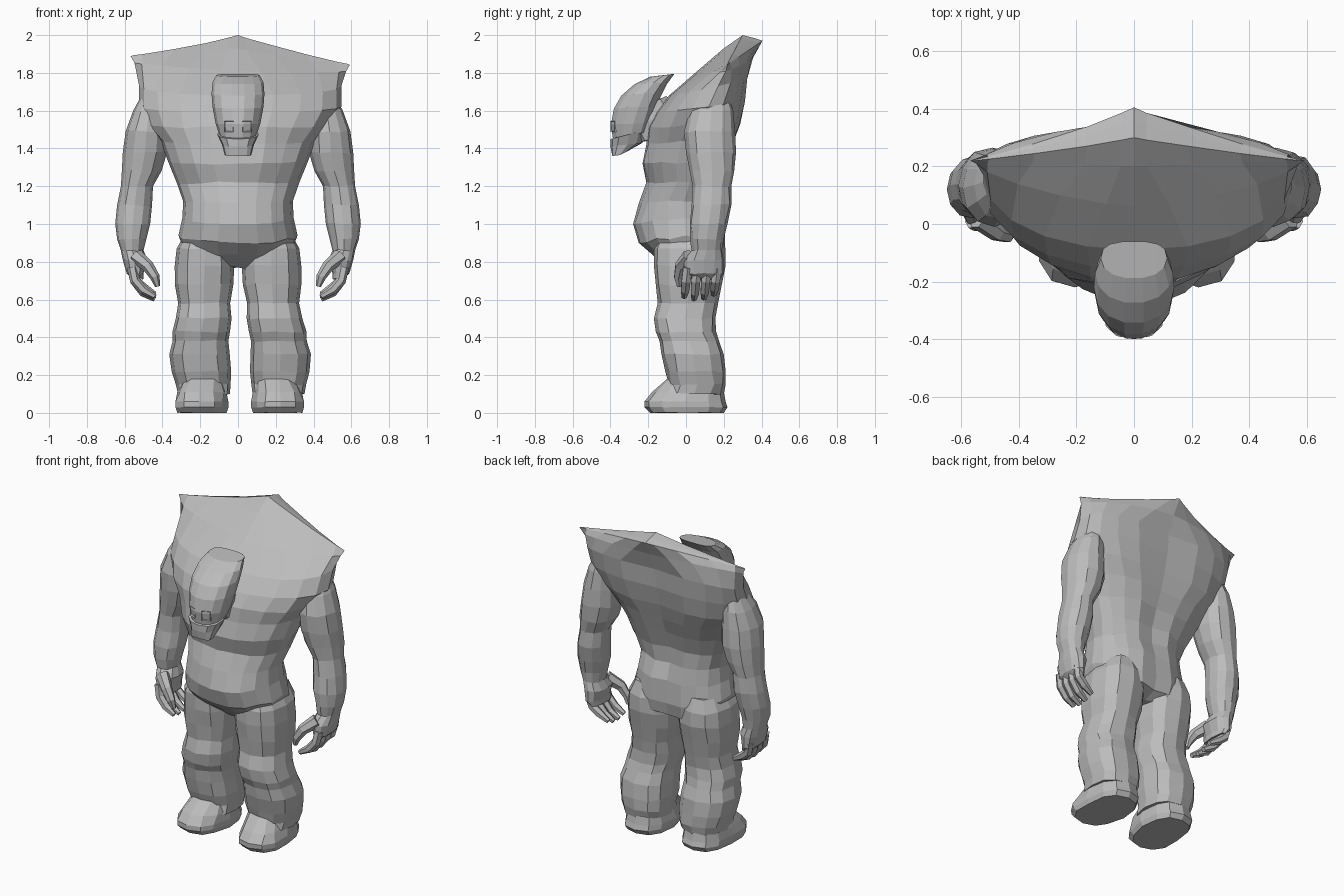
import bpy
import bmesh
import random
from math import cos, sin, pi
from mathutils import Vector

random.seed(4)
default = bpy.data.objects.get("Cube")
if default:
    bpy.data.objects.remove(default, do_unlink=True)

# One plain grey for the whole figure
grey = bpy.data.materials.new("plain grey")
grey.use_nodes = True
colour = (0.5, 0.5, 0.5, 1)
grey.diffuse_color = colour
grey.node_tree.nodes["Principled BSDF"].inputs["Base Color"].default_value = colour


def finish(name, bm):
    """Turn a bmesh into a flat shaded object."""
    bmesh.ops.recalc_face_normals(bm, faces=bm.faces)
    mesh = bpy.data.meshes.new(name)
    bm.to_mesh(mesh)
    bm.free()
    mesh.materials.append(grey)
    obj = bpy.data.objects.new(name, mesh)
    bpy.context.collection.objects.link(obj)
    return obj


def skin(name, rings):
    """Join rings of points into a closed skin."""
    bm = bmesh.new()
    loops = [[bm.verts.new(p) for p in ring] for ring in rings]
    for low, high in zip(loops, loops[1:]):
        for i in range(len(low)):
            j = (i + 1) % len(low)
            bm.faces.new((low[i], low[j], high[j], high[i]))
    # Close each end with strips running front to back
    for loop in (loops[0], loops[-1]):
        n = len(loop)
        for i in range(n // 2):
            corners = [loop[i], loop[i + 1], loop[n - i - 1], loop[(n - i) % n]]
            bm.faces.new(list(dict.fromkeys(corners)))
    return finish(name, bm)


def ring(centre_x, half, front, side, back, sides, power=0.85, back_power=None, jitter=0.0):
    """Cross-section through a front, side and back (y, z) point."""
    points = []
    for i in range(sides):
        angle = 2 * pi * i / sides
        c, s = cos(angle), sin(angle)
        bend = back_power if back_power and s > 0 else power
        x = half * abs(c) ** bend * (1 if c > 0 else -1)
        end = Vector(front if s < 0 else back)
        y, z = Vector(side).lerp(end, abs(s) ** bend)
        if 1e-6 < abs(s) < 0.999:
            y += random.uniform(-jitter, jitter)
            z += random.uniform(-jitter, jitter)
        points.append(Vector((centre_x + x, y, z)))
    return points


def limb(name, sign, rows, power, lean=0.0, jitter=0.006):
    """Rows of inner x, outer x, front y, back y and height."""
    rings = []
    for inner, outer, front, back, z in rows:
        middle = (front + back) / 2
        shift = lean * max(0, 1 - z / 0.7)
        rings.append(ring(sign * (inner + outer) / 2 + shift, (outer - inner) / 2,
                          (front, z), (middle, z), (back, z), 12, power, jitter=jitter))
    return skin(name, rings)


def tube(name, path, radii, sides=6):
    """Tapered finger along a path."""
    path = [Vector(p) for p in path]
    rings = []
    for i, p in enumerate(path):
        along = (path[min(i + 1, len(path) - 1)] - path[max(i - 1, 0)]).normalized()
        u = along.cross(Vector((0, 1, 0))).normalized()
        v = along.cross(u)
        rings.append([p + radii[i] * (u * cos(2 * pi * k / sides) + v * sin(2 * pi * k / sides))
                      for k in range(sides)])
    return skin(name, rings)


# Torso: belly, chest and the swept-up collar of the back
torso_rows = [
    (.1, (-.1, .77), (.02, .77), (.12, .77), .9, .9),
    (.29, (-.18, .84), (.01, .87), (.2, .8), .9, .9),
    (.315, (-.25, .9), (.0, .94), (.22, .88), .9, .9),
    (.295, (-.28, 1.0), (-.01, 1.03), (.21, 1.02), .95, .9),
    (.29, (-.25, 1.11), (-.01, 1.12), (.18, 1.12), .95, .9),
    (.325, (-.21, 1.22), (.02, 1.22), (.18, 1.22), .95, .9),
    (.37, (-.23, 1.32), (.04, 1.33), (.22, 1.33), .9, .9),
    (.41, (-.21, 1.42), (.08, 1.44), (.26, 1.43), .9, .85),
    (.49, (-.2, 1.51), (.1, 1.53), (.29, 1.53), 1, .8),
    (.535, (-.16, 1.59), (.12, 1.62), (.32, 1.65), 1, .8),
    (.535, (-.09, 1.68), (.17, 1.73), (.33, 1.77), .95, .75),
    (.56, (.06, 1.81), (.21, 1.83), (.355, 1.88), 1.4, 1.3),
    (.58, (.2, 1.93), (.22, 1.865), (.405, 1.97), 2.2, 2.2),
    (.57, (.3, 2.0), (.22, 1.87), (.36, 1.985), 2.2, 2.2),
]
torso_rings = []
for half, front, side, back, power, back_power in torso_rows:
    loop = ring(0, half, front, side, back, 20, power, back_power, 0.008 if half < .53 else 0)
    for p in loop:
        if p.z > 1.8:
            p.z -= 0.04 * p.x
        elif p.y > 0.1 and abs(p.x) < 0.03:
            p.y -= 0.02
        if half > .5 and abs(p.x) > .1:
            p.x += 0.012
    torso_rings.append(loop)
skin("torso", torso_rings)

# Neck reaching forward to the head
skin("neck", [
    ring(0, .09, (-.25, 1.43), (-.16, 1.46), (-.02, 1.48), 10),
    ring(0, .1, (-.3, 1.5), (-.18, 1.55), (-.06, 1.64), 10),
    ring(0, .09, (-.28, 1.6), (-.2, 1.63), (-.1, 1.68), 10),
])

# Helmeted head, with the crown swept back to a rim
head_rows = [
    (.1, (-.39, 1.455), (-.29, 1.475), (-.2, 1.485)),
    (.118, (-.4, 1.53), (-.28, 1.53), (-.18, 1.54)),
    (.135, (-.385, 1.61), (-.25, 1.62), (-.155, 1.62)),
    (.14, (-.345, 1.68), (-.22, 1.69), (-.13, 1.68)),
    (.135, (-.275, 1.74), (-.17, 1.75), (-.1, 1.74)),
    (.115, (-.19, 1.78), (-.12, 1.787), (-.06, 1.795)),
]
skin("head", [ring(0, *row, 14, .95, .7) for row in head_rows])

# Jaw guard
skin("jaw", [
    ring(0, .07, (-.39, 1.36), (-.35, 1.365), (-.31, 1.385), 12, .6),
    ring(0, .085, (-.4, 1.41), (-.31, 1.42), (-.23, 1.43), 12, .75),
    ring(0, .11, (-.4, 1.45), (-.3, 1.475), (-.21, 1.5), 12, .85),
])


def eye_frame(name, sign):
    """Square rim with a sunken centre."""
    bm = bmesh.new()
    bmesh.ops.create_cube(bm, size=1)
    for v in bm.verts:
        v.co = Vector((sign * .047 + v.co.x * .048, -.369 + v.co.y * .04 + sign * v.co.x * .02,
                       1.515 + v.co.z * .058))
    bm.normal_update()
    face = min(bm.faces, key=lambda f: f.calc_center_median().y)
    bmesh.ops.inset_individual(bm, faces=[face], thickness=.011)
    bmesh.ops.translate(bm, verts=face.verts, vec=(0, .01, 0))
    finish(name, bm)


arm_rows = [
    (.4, .5, .09, .22, 1.7),
    (.385, .555, .02, .25, 1.6),
    (.375, .595, -.01, .26, 1.49),
    (.375, .61, .0, .265, 1.38),
    (.405, .615, .02, .255, 1.28),
    (.45, .62, .035, .24, 1.2),
    (.455, .64, .03, .24, 1.1),
    (.465, .65, .02, .22, 1.0),
    (.485, .64, .02, .2, .92),
    (.5, .62, .03, .19, .86),
    (.48, .61, -.01, .2, .81),
    (.5, .59, -.01, .2, .74),
    (.5, .56, .0, .18, .71),
]
leg_rows = [
    (.07, .28, -.14, .18, .95),
    (.03, .325, -.17, .21, .87),
    (.02, .335, -.17, .21, .78),
    (.025, .335, -.16, .19, .68),
    (.045, .32, -.15, .17, .58),
    (.04, .335, -.17, .155, .5),
    (.05, .355, -.16, .16, .43),
    (.06, .355, -.14, .175, .38),
    (.055, .375, -.13, .2, .31),
    (.05, .365, -.11, .21, .22),
    (.055, .345, -.09, .21, .15),
    (.06, .335, -.11, .2, .1),
]
foot_rows = [
    (.07, .33, -.19, .2, 0),
    (.06, .34, -.22, .22, .03),
    (.06, .34, -.22, .21, .06),
    (.07, .33, -.18, .2, .11),
    (.09, .3, -.1, .17, .18),
]

# Paired parts
for side, sign in (("left", 1), ("right", -1)):
    eye_frame(side + "_eye", sign)
    limb(side + "_arm", sign, arm_rows, .95)
    limb(side + "_leg", sign, leg_rows, .8, .02)
    foot = limb(side + "_foot", sign, foot_rows, .8, .01, .002)
    for v in foot.data.vertices:
        if v.co.y < -.1:
            v.co.x += sign * .015

    # Four curled fingers and a thumb
    for n in range(4):
        y = .01 + n * .052
        reach = (.0, .012, .008, -.012)[n]
        tube(f"{side}_finger_{n + 1}",
             [(sign * .56, y, .77), (sign * .545, y - .01, .7),
              (sign * .5, y - .015, .65 - reach), (sign * .44, y - .02, .615 - reach)],
             (.028, .027, .025, .015))
    tube(side + "_thumb",
         [(sign * .54, .02, .83), (sign * .475, -.03, .775),
          (sign * .44, -.04, .72), (sign * .425, -.035, .67)],
         (.04, .032, .026, .014))
